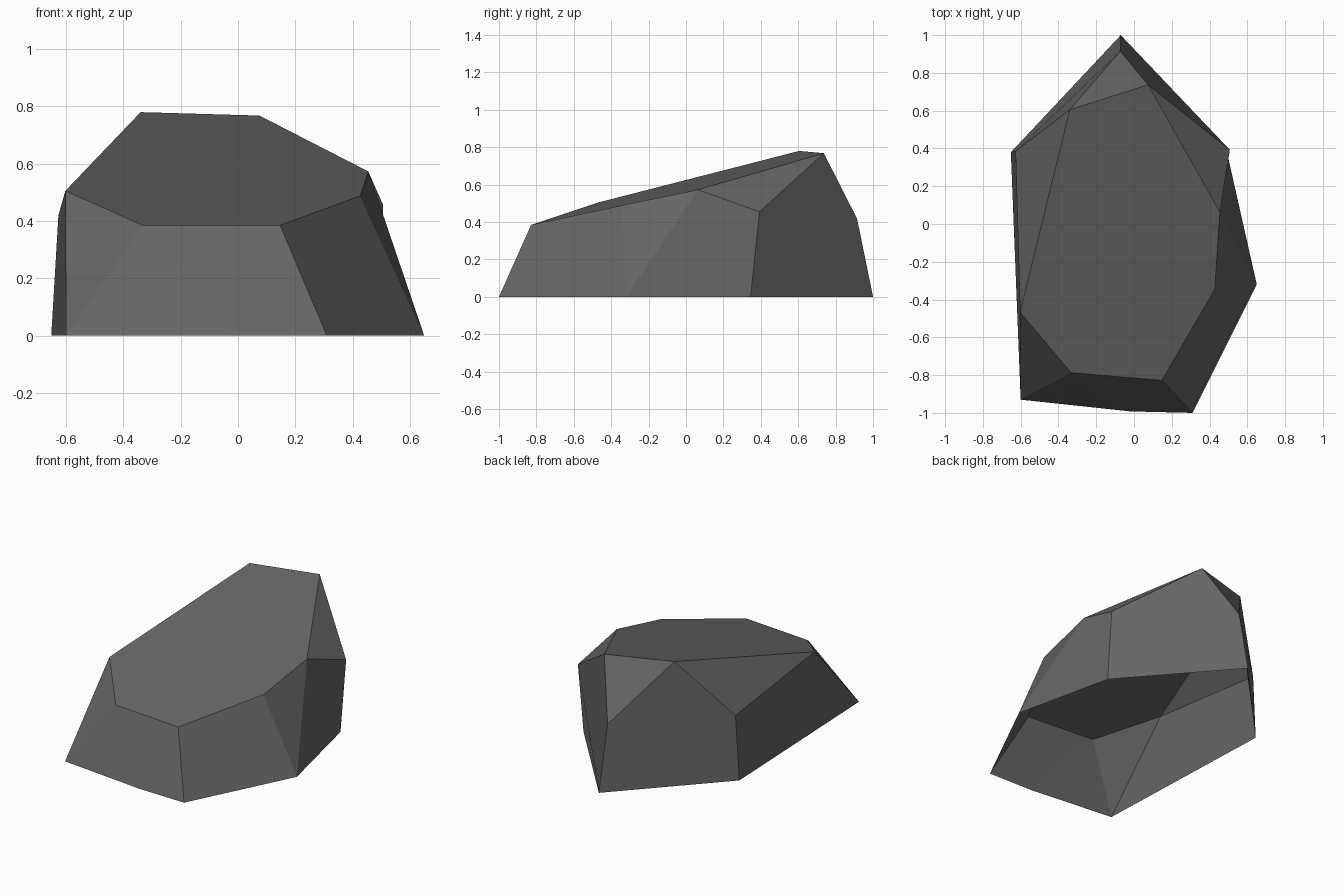
import bpy, bmesh

if "Cube" in bpy.data.objects:
    bpy.data.objects.remove(bpy.data.objects["Cube"])

# Corner points of the faceted boulder: ground ring, shoulder and sloping cap
points = {
    "a": (-0.07, 1.0, 0), "b": (-0.652, 0.38, 0), "c": (-0.60, -0.93, 0),
    "d": (-0.02, -0.992, 0), "e": (0.31, -1.0, 0), "f": (0.65, -0.32, 0), "g": (0.50, 0.345, 0),
    "H": (-0.073, 0.915, 0.417), "I": (0.507, 0.393, 0.455), "J": (-0.627, 0.385, 0.42),
    "A": (-0.34, 0.605, 0.78), "B": (0.075, 0.737, 0.768), "C": (0.455, 0.063, 0.573),
    "D": (0.427, -0.347, 0.488), "E": (0.147, -0.828, 0.385), "F": (-0.333, -0.787, 0.385),
    "G": (-0.603, -0.467, 0.505),
}
# Cap, shoulder facets and walls; the underside is open
facets = ["AGFEDCB", "AJG", "ABH", "BCI", "AHabJ", "JbcG", "GcF",
          "cdF", "FdeE", "EefD", "Df C".replace(" ", ""), "CfgI", "BIgaH"]

bm = bmesh.new()
verts = {k: bm.verts.new(p) for k, p in points.items()}
for f in facets:
    bm.faces.new([verts[k] for k in f])
bmesh.ops.recalc_face_normals(bm, faces=bm.faces[:])
mesh = bpy.data.meshes.new("boulder")
bm.to_mesh(mesh)
bm.free()

# Single dark stone colour
stone = bpy.data.materials.new("dark stone grey")
stone.diffuse_color = (0.13, 0.13, 0.13, 1)
stone.use_nodes = True
stone.node_tree.nodes["Principled BSDF"].inputs["Base Color"].default_value = stone.diffuse_color
mesh.materials.append(stone)
boulder = bpy.data.objects.new("boulder", mesh)
bpy.context.collection.objects.link(boulder)
